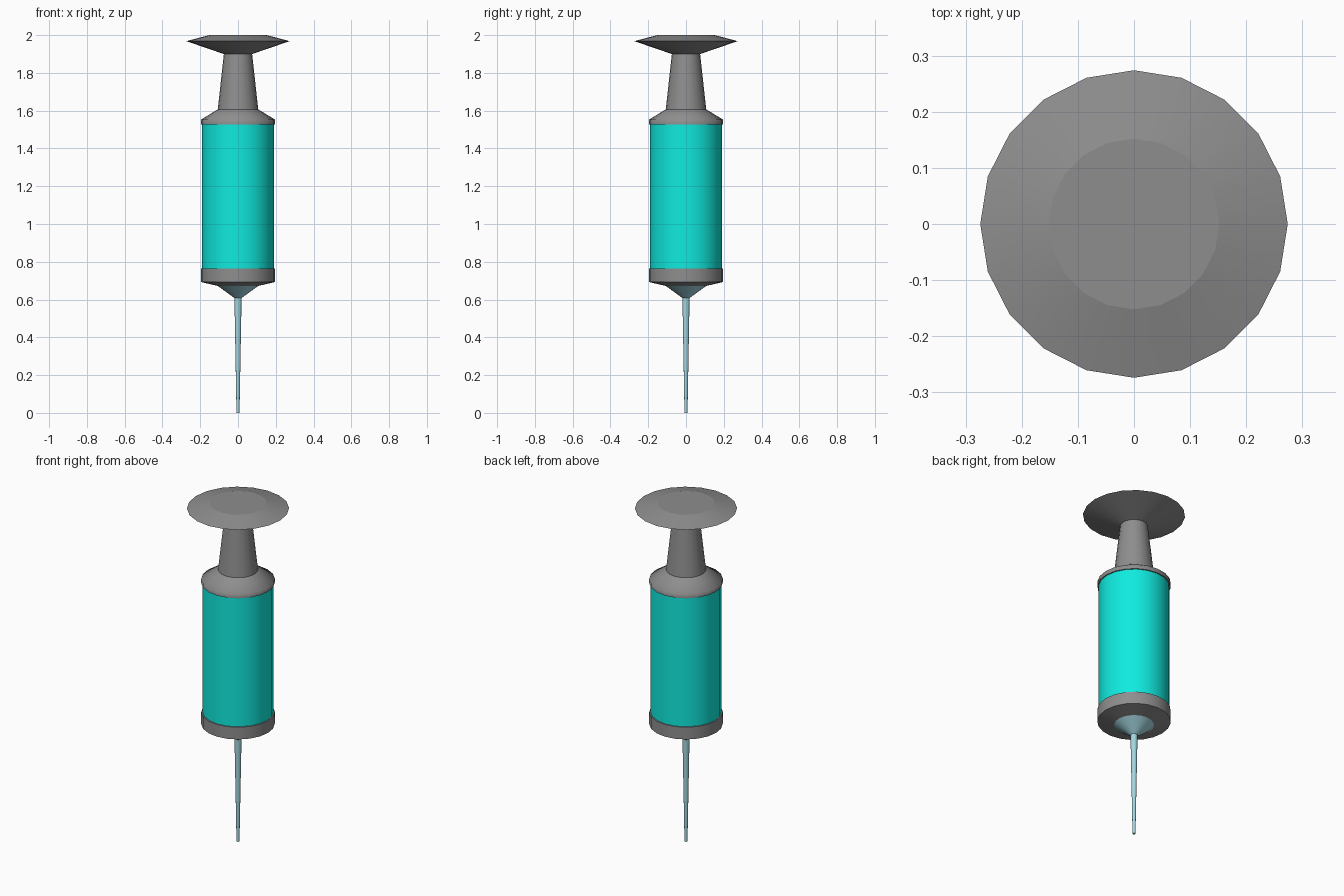
import bpy, bmesh
from math import cos, sin, pi, radians

if "Cube" in bpy.data.objects:
    bpy.data.objects.remove(bpy.data.objects["Cube"])

SIDES = 20
STEEL = (0.37, 0.68, 0.75)
DARK = (0.27, 0.27, 0.27)
TEAL = (0.005, 0.83, 0.74)


def lathe(name, profile, color):
    """Spin (radius, z) points, listed bottom to top, into a capped solid."""
    bm = bmesh.new()
    rings = [[bm.verts.new((r * cos(2 * pi * i / SIDES), r * sin(2 * pi * i / SIDES), z))
              for i in range(SIDES)] for r, z in profile]
    for low, high in zip(rings, rings[1:]):
        for i in range(SIDES):
            j = (i + 1) % SIDES
            bm.faces.new((low[i], low[j], high[j], high[i]))
    bm.faces.new(rings[0][::-1])
    bm.faces.new(rings[-1])
    mesh = bpy.data.meshes.new(name)
    bm.to_mesh(mesh)
    bm.free()
    obj = bpy.data.objects.new(name, mesh)
    bpy.context.collection.objects.link(obj)
    mat = bpy.data.materials.new(name + "_color")
    mat.diffuse_color = (*color, 1)
    mat.use_nodes = True
    mat.node_tree.nodes["Principled BSDF"].inputs["Base Color"].default_value = mat.diffuse_color
    mesh.materials.append(mat)
    # Smooth round the sides, sharp at the rims, flat end caps
    bpy.ops.object.select_all(action='DESELECT')
    obj.select_set(True)
    bpy.context.view_layer.objects.active = obj
    bpy.ops.object.shade_smooth_by_angle(angle=radians(65))
    for cap in list(mesh.polygons)[-2:]:
        cap.use_smooth = False
    return obj


# Needle and its conical hub
lathe("needle", [(0.008, 0), (0.019, 0.61)], STEEL)
lathe("needle_hub", [(0.019, 0.608), (0.107, 0.672)], STEEL)

# Barrel with collars at both ends
lathe("bottom_collar", [(0.107, 0.672), (0.197, 0.693), (0.197, 0.765)], DARK)
lathe("barrel", [(0.19, 0.765), (0.19, 1.527)], TEAL)
lathe("top_collar", [(0.197, 1.527), (0.197, 1.552), (0.107, 1.607)], DARK)

# Plunger: tapered stem and thumb disc
lathe("plunger_stem", [(0.107, 1.607), (0.075, 1.9)], DARK)
lathe("thumb_disc", [(0.075, 1.9), (0.274, 1.968), (0.152, 2.0)], DARK)
